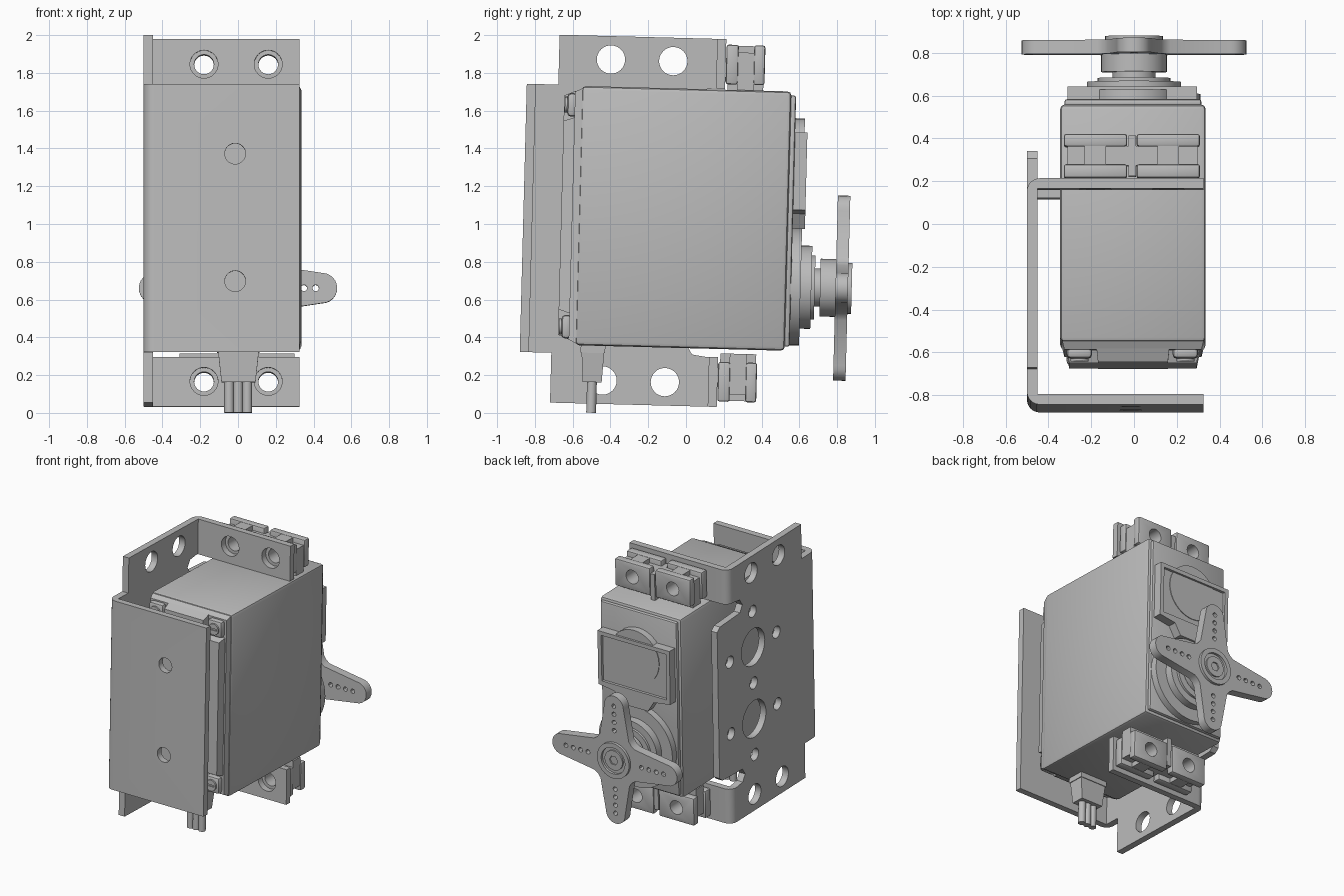
import bpy, bmesh, math
from mathutils import Matrix, Vector

if "Cube" in bpy.data.objects:
    bpy.data.objects.remove(bpy.data.objects["Cube"])

grey = bpy.data.materials.new("light grey")
grey.use_nodes = True
grey.diffuse_color = (0.5, 0.5, 0.5, 1)
grey.node_tree.nodes["Principled BSDF"].inputs["Base Color"].default_value = grey.diffuse_color

MID = 1.01                      # height the bracket and case mirror about
TILT = (Matrix.Translation((0, 0, 1)) @ Matrix.Rotation(math.radians(-1.5), 4, 'X')
        @ Matrix.Translation((0, 0, -1)))
parts = []


def rect(u0, u1, v0, v1):
    return [(u0, v0), (u1, v0), (u1, v1), (u0, v1)]


def circle(u, v, r, n=32):
    return [(u + r * math.cos(math.tau * i / n), v + r * math.sin(math.tau * i / n))
            for i in range(n)]


def prism(axis, pts, a, b, scale=1):
    """A profile extruded along an axis from a to b, scaled at b."""
    return axis, pts, a, b, scale


def place(axis, u, v, w):
    return {'x': (w, u, v), 'y': (u, w, v), 'z': (u, v, w)}[axis]


def mesh_object(name, solids):
    bm = bmesh.new()
    for axis, pts, a, b, scale in solids:
        us, vs = [p[0] for p in pts], [p[1] for p in pts]
        cu, cv = (min(us) + max(us)) / 2, (min(vs) + max(vs)) / 2
        low = [bm.verts.new(place(axis, u, v, a)) for u, v in pts]
        high = [bm.verts.new(place(axis, cu + (u - cu) * scale, cv + (v - cv) * scale, b))
                for u, v in pts]
        bm.faces.new(low)
        bm.faces.new(high)
        for i in range(len(pts)):
            j = (i + 1) % len(pts)
            bm.faces.new((low[i], low[j], high[j], high[i]))
    bmesh.ops.recalc_face_normals(bm, faces=bm.faces)
    mesh = bpy.data.meshes.new(name)
    bm.to_mesh(mesh)
    bm.free()
    obj = bpy.data.objects.new(name, mesh)
    bpy.context.collection.objects.link(obj)
    return obj


def part(name, *solids, cuts=(), bevel=0):
    obj = mesh_object(name, solids)
    obj.data.materials.append(grey)
    bpy.context.view_layer.objects.active = obj
    if bevel:
        mod = obj.modifiers.new("round", 'BEVEL')
        mod.width, mod.segments, mod.limit_method = bevel, 2, 'ANGLE'
        bpy.ops.object.modifier_apply(modifier=mod.name)
    if cuts:
        cutter = mesh_object("cutter", cuts)
        mod = obj.modifiers.new("holes", 'BOOLEAN')
        mod.operation, mod.solver, mod.object = 'DIFFERENCE', 'EXACT', cutter
        bpy.ops.object.modifier_apply(modifier=mod.name)
        bpy.data.objects.remove(cutter)
    parts.append(obj)
    return obj


def flip(z):
    return 2 * MID - z


# Bracket side plate, mirrored about its middle height
top = [(-0.8, 1.72), (-0.695, 1.72), (-0.695, 1.984), (0.12, 1.984), (0.12, 1.72),
       (0.05, 1.71), (0.02, 1.66), (0.05, 1.61), (0.29, 1.6), (0.325, 1.57)]
outline = top + [(y, flip(z)) for y, z in reversed(top)]
holes = []
for z in (1.86, flip(1.86)):
    holes += [(-0.42, z, 0.075), (-0.09, z, 0.075)]
for z in (1.285, flip(1.285)):
    holes += [(-0.1, z, 0.14), (-0.38, z, 0.045), (0.18, z, 0.045)]
holes += [(-0.1, z, 0.045) for z in (1.56, MID, flip(1.56))]
part("bracket_side_plate", prism('x', outline, -0.5, -0.45),
     cuts=[prism('x', circle(y, z, r), -0.6, -0.4) for y, z, r in holes])


def bent(y_start, y_out):
    """L-shaped sheet profile with a rounded outer corner."""
    s = 1 if y_out > y_start else -1
    r = 0.06
    arc = [(-0.5 + r - r * math.cos(t * math.pi / 12), y_out - s * r + s * r * math.sin(t * math.pi / 12))
           for t in range(7)]
    y_in = y_out - s * 0.048
    return [(-0.5, y_start)] + arc + [(0.325, y_out), (0.325, y_in), (-0.45, y_in), (-0.45, y_start)]


part("bracket_front_flange", prism('z', bent(-0.8, -0.862), flip(1.72), 1.72),
     cuts=[prism('y', circle(-0.015, z, 0.055), -0.9, -0.7) for z in (1.35, 0.675)])

# Mounting ears: bracket flange, clamps and web, top and bottom
LUG_X = (-0.18, 0.16)
for word, s in (("top", 1), ("bottom", -1)):
    zc = MID + s * 0.84
    z0, z1 = sorted((MID + s * 0.71, MID + s * 0.974))
    part(word + "_bracket_flange", prism('z', bent(0.12, 0.188), z0, z1),
         cuts=[prism('y', circle(x, zc, 0.074), 0, 0.4) for x in LUG_X])
    bores = [prism('y', circle(x, zc, 0.052), 0, 0.6) for x in LUG_X]
    for side, x, bore in zip(("right", "left"), LUG_X, bores):
        face = rect(x - 0.148, x + 0.148, zc - 0.105, zc + 0.105)
        for place_word, y0, y1 in (("front", 0.19, 0.255), ("back", 0.337, 0.396)):
            part(f"{word}_{side}_{place_word}_clamp", prism('y', face, y0, y1),
                 cuts=[bore], bevel=0.012)
        z0, z1 = sorted((zc + s * 0.06, zc + s * 0.1))
        part(f"{word}_{side}_clamp_bridge", prism('y', rect(x - 0.05, x + 0.05, z0, z1), 0.25, 0.34))
    z0, z1 = sorted((MID + s * 0.69, zc + s * 0.065))
    part(word + "_ear_web", prism('y', rect(-0.31, 0.3, z0, z1), 0.25, 0.34), cuts=bores)
    part(word + "_ear_rib", prism('y', rect(-0.025, 0.01, z0, z1), 0.2, 0.39))

# Motor case and its front cover
part("motor_case", prism('y', rect(-0.345, 0.335, 0.343, 1.716), -0.57, 0.54), bevel=0.022)
part("cover_band", prism('y', rect(-0.335, 0.325, 0.352, 1.705), -0.565, -0.605, 0.97))
w, h, n = 0.31, 0.66, 0.14
quarter = [(w, h - n), (w - n, h - n), (w - n, h)]
plus = (quarter + [(-x, z) for x, z in reversed(quarter)] + [(-x, -z) for x, z in quarter]
        + [(x, -z) for x, z in reversed(quarter)])
part("cover_panel", prism('y', [(x - 0.005, z + 1.03) for x, z in plus], -0.6, -0.662, 0.96))
for x, side in ((-0.255, "right"), (0.24, "left")):
    for z, word in ((1.615, "upper"), (0.44, "lower")):
        part(f"{word}_{side}_screw_post",
             prism('y', rect(x - 0.06, x + 0.06, z - 0.062, z + 0.062), -0.59, -0.645), bevel=0.02)
        part(f"{word}_{side}_screw", prism('y', circle(x, z, 0.042, 20), -0.64, -0.658),
             cuts=[prism('y', rect(x - 0.03, x + 0.03, z - 0.006, z + 0.006), -0.65, -0.7)])

# Gear cap, label frame and stepped output boss
part("gear_cap", prism('y', rect(-0.325, 0.315, 0.365, 1.695), 0.53, 0.565), bevel=0.012)
part("cap_dome", prism('y', circle(-0.005, 1.37, 0.205), 0.55, 0.615))
frame = [(-0.31, 1.5), (-0.31, 1.09), (-0.17, 1.07), (-0.12, 0.99), (0.11, 0.99),
         (0.16, 1.07), (0.295, 1.09), (0.295, 1.5)]
part("label_frame", prism('y', frame, 0.55, 0.63),
     cuts=[prism('y', rect(-0.28, 0.265, 1.12, 1.47), 0.61, 0.7)])
HORN_Z = 0.682
steps = [("boss_base", 0.31, 0.55, 0.615), ("boss_step", 0.22, 0.6, 0.672),
         ("boss_ring", 0.17, 0.66, 0.69), ("output_shaft", 0.1, 0.68, 0.73),
         ("horn_hub", 0.153, 0.718, 0.805)]
for name, r, y0, y1 in steps:
    part(name, prism('y', circle(0, HORN_Z, r, 48), y0, y1))

# Four-armed horn
star, arm_holes = [], []
for k in range(4):
    a = k * math.pi / 2
    length = 0.525 if k % 2 == 0 else 0.49
    tip = 0.08
    arm = [(0.17, -0.122)]
    arm += [(length - tip + tip * math.cos(t), tip * math.sin(t))
            for t in (math.pi * (i / 12 - 0.5) for i in range(13))]
    arm += [(0.17, 0.122), (0.142, 0.142)]
    turn = Matrix.Rotation(a, 2)
    for p in arm:
        u, v = turn @ Vector(p)
        star.append((u, v + HORN_Z))
    for i in range(4):
        u, v = turn @ Vector((0.225 + 0.062 * i, 0))
        arm_holes.append(prism('y', circle(u, v + HORN_Z, 0.017, 12), 0.7, 1))
part("horn_arms", prism('y', star, 0.8, 0.866), cuts=arm_holes)
part("horn_collar", prism('y', circle(0, HORN_Z, 0.135), 0.85, 0.886),
     cuts=[prism('y', circle(0, HORN_Z, 0.1), 0.868, 1)])
part("horn_screw", prism('y', circle(0, HORN_Z, 0.075), 0.86, 0.88),
     cuts=[prism('y', circle(0, HORN_Z, 0.035, 6), 0.87, 1)])

# Cable strain relief and three wires
part("cable_collar", prism('z', rect(-0.112, 0.115, -0.54, -0.41), 0.36, 0.305))
part("cable_boot", prism('z', rect(-0.105, 0.11, -0.535, -0.415), 0.31, 0.15, 0.84))
for word, x in (("right", -0.047), ("middle", 0.001), ("left", 0.049)):
    part(word + "_wire", prism('z', circle(x, -0.476, 0.026, 16), -0.012, 0.17))

# Shared lean and edge-aware smoothing
bpy.ops.object.select_all(action='DESELECT')
for obj in parts:
    obj.matrix_world = TILT
    obj.select_set(True)
bpy.ops.object.shade_smooth_by_angle(angle=math.radians(30))
